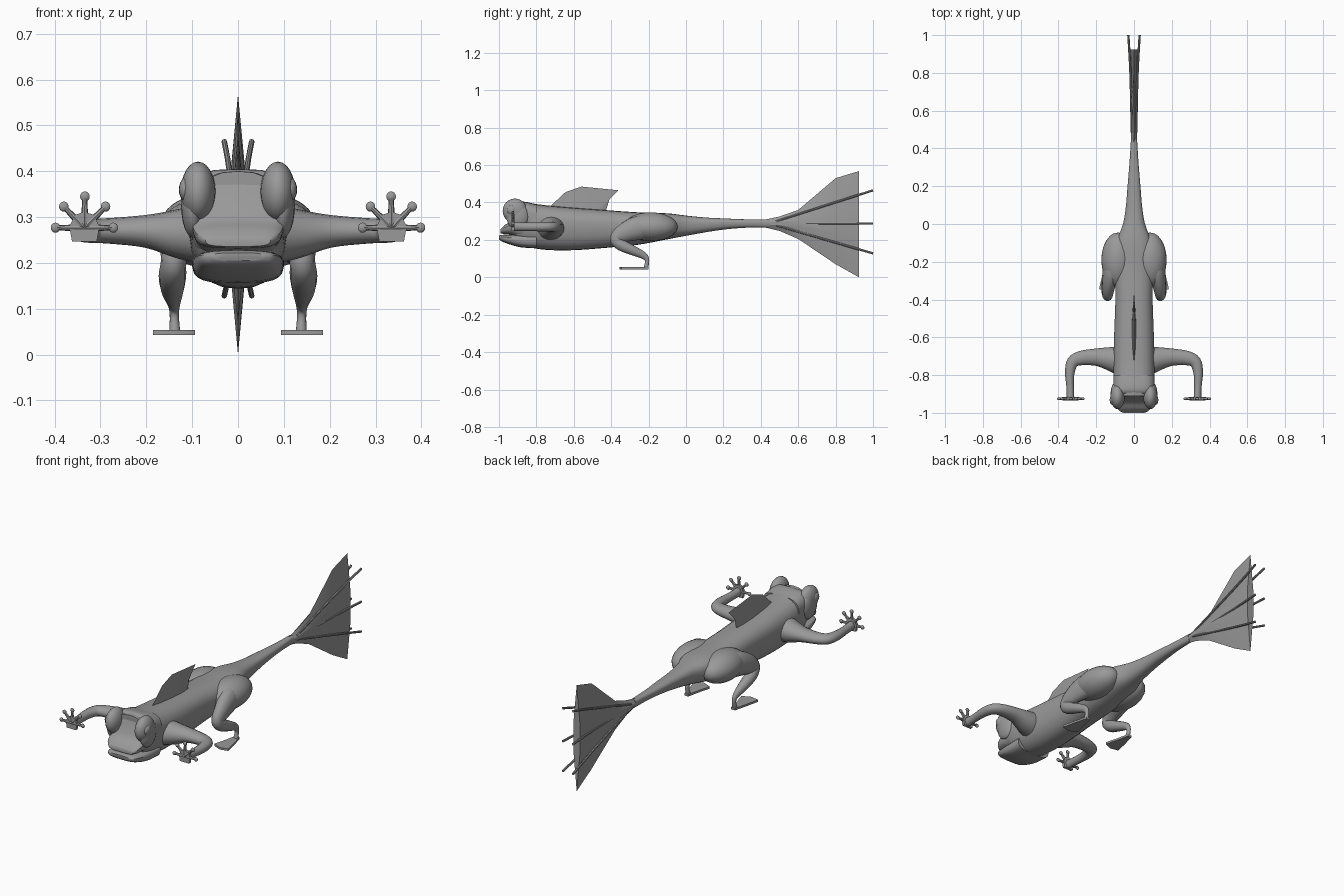
import bpy, bmesh, math
from mathutils import Vector

if "Cube" in bpy.data.objects:
    bpy.data.objects.remove(bpy.data.objects["Cube"])

grey = bpy.data.materials.new("skin grey")
grey.diffuse_color = (0.32, 0.32, 0.32, 1)
grey.use_nodes = True
grey.node_tree.nodes["Principled BSDF"].inputs["Base Color"].default_value = grey.diffuse_color


def make(name, bm, mirror=False, angle=40):
    """Turn a bmesh into a smooth-shaded object, optionally mirrored across x."""
    bmesh.ops.recalc_face_normals(bm, faces=bm.faces)
    me = bpy.data.meshes.new(name)
    bm.to_mesh(me)
    bm.free()
    me.materials.append(grey)
    ob = bpy.data.objects.new(name, me)
    bpy.context.collection.objects.link(ob)
    if mirror:
        ob.modifiers.new("Mirror", 'MIRROR').use_mirror_merge = False
    bpy.ops.object.select_all(action='DESELECT')
    ob.select_set(True)
    bpy.context.view_layer.objects.active = ob
    bpy.ops.object.shade_smooth_by_angle(angle=math.radians(angle))
    return ob


def spline(keys, n=4):
    """Catmull-Rom interpolation through equal-length tuples."""
    out = []
    for i in range(len(keys) - 1):
        p = [keys[max(i - 1, 0)], keys[i], keys[i + 1], keys[min(i + 2, len(keys) - 1)]]
        for k in range(n):
            t = k / n
            out.append([0.5 * (2 * b + (c - a) * t + (2 * a - 5 * b + 4 * c - d) * t * t
                               + (3 * b - a - 3 * c + d) * t ** 3) for a, b, c, d in zip(*p)])
    return out + [list(keys[-1])]


def loft(bm, rings):
    vs = [[bm.verts.new(p) for p in r] for r in rings]
    n = len(vs[0])
    for a, b in zip(vs, vs[1:]):
        for i in range(n):
            bm.faces.new((a[i], a[(i + 1) % n], b[(i + 1) % n], b[i]))
    bm.faces.new(vs[0])
    bm.faces.new(vs[-1])


def body_loft(name, keys, power=0.8, taper=0.1, n=4, sides=24):
    """Rounded-box sections along y; keys are (y, z low, z high, half width)."""
    rings = []
    for y, lo, hi, w in spline(keys, n):
        ring = []
        for i in range(sides):
            a = 2 * math.pi * i / sides
            c, s = math.cos(a), math.sin(a)
            u, v = math.copysign(abs(c) ** power, c), math.copysign(abs(s) ** power, s)
            ring.append((u * w * (1 + taper * v), y, (lo + hi) / 2 + v * (hi - lo) / 2))
        rings.append(ring)
    bm = bmesh.new()
    loft(bm, rings)
    return make(name, bm)


def tube(bm, keys, ref, sides=12, n=4):
    """Limb through (x, y, z, radius along ref, radius across)."""
    pts = spline(keys, n)
    rings = []
    for i, p in enumerate(pts):
        t = Vector(pts[min(i + 1, len(pts) - 1)][:3]) - Vector(pts[max(i - 1, 0)][:3])
        t.normalize()
        side = t.cross(Vector(ref)).normalized()
        up = side.cross(t)
        rings.append([Vector(p[:3]) + up * p[3] * math.cos(2 * math.pi * k / sides)
                      + side * p[4] * math.sin(2 * math.pi * k / sides) for k in range(sides)])
    loft(bm, rings)


def ball(bm, c, r, u=20, v=12):
    new = bmesh.ops.create_uvsphere(bm, u_segments=u, v_segments=v, radius=1)["verts"]
    for q in new:
        q.co = [c[i] + q.co[i] * r[i] for i in range(3)]


def plate(bm, loop_a, loop_b):
    loft(bm, [loop_a, loop_b])


# Trunk tapering into the tail
body_loft("body", [(-0.91, .185, .40, .09), (-0.86, .165, .40, .105), (-0.75, .147, .385, .108),
                   (-0.6, .145, .372, .105), (-0.4, .16, .357, .098), (-0.25, .175, .347, .10),
                   (-0.1, .203, .342, .092), (0, .222, .33, .058), (0.1, .24, .32, .042),
                   (0.2, .255, .315, .034), (0.32, .265, .31, .024), (0.45, .265, .31, .016)])

# Head: sloping snout with upper lip, and the lower jaw below the mouth slit
body_loft("snout", [(-0.993, .236, .255, .07), (-0.975, .232, .275, .088), (-0.945, .23, .298, .097),
                    (-0.92, .22, .345, .10), (-0.90, .21, .392, .102), (-0.87, .20, .405, .107),
                    (-0.80, .20, .39, .107)], power=0.6, taper=0.08, n=3)
body_loft("lower_jaw", [(-1.0, .205, .222, .055), (-0.985, .192, .227, .08), (-0.94, .175, .228, .092),
                        (-0.88, .160, .228, .098), (-0.8, .155, .228, .10)], power=0.65, taper=0.05, n=3)

# Bulging eye sockets with round eyes on the outer sides
bm = bmesh.new()
ball(bm, (.087, -.915, .355), (.038, .065, .066))
ball(bm, (.098, -.90, .325), (.026, .06, .07))
make("eye_socket", bm, True)
bm = bmesh.new()
ball(bm, (.113, -.932, .36), (.016, .026, .026), 16, 10)
make("eye", bm, True)

# Back fin: lens-thick at the base and sharp along the crest
base = [(-.74, .36), (-.66, .36), (-.57, .355), (-.48, .35), (-.43, .35)]
crest = [(-.72, .385), (-.645, .455), (-.56, .485), (-.36, .465), (-.41, .415)]
bm = bmesh.new()
for (a, b), (c, d), wa, wb in zip(zip(base, base[1:]), zip(crest, crest[1:]),
                                  (.002, .009, .012, .009), (.009, .012, .009, .002)):
    for s in (-1, 1):
        bm.faces.new([bm.verts.new(p) for p in ((s * wa, *a), (s * wb, *b), (0, *d), (0, *c))])
for s in (-1, 1):
    bm.faces.new([bm.verts.new(p) for p in ((s * .002, -.43, .35), (0, -.43, .375), (0, -.41, .415))])
bmesh.ops.remove_doubles(bm, verts=bm.verts, dist=1e-5)
make("back_fin", bm, angle=30)

# Tail fin: diamond sections growing to the trailing edge
bm = bmesh.new()
rings = []
for y, lo, hi, w in [(.42, .267, .308, .014), (.5, .248, .325, .018), (.6, .205, .36, .02),
                     (.8, .07, .53, .02), (.925, .0, .568, .02)]:
    rings.append([(0, y, hi), (w, y, .288 + (hi - .288) * .25), (w, y, .288 - (.288 - lo) * .25),
                  (0, y, lo), (-w, y, .288 - (.288 - lo) * .25), (-w, y, .288 + (hi - .288) * .25)])
loft(bm, rings)
make("tail_fin", bm, angle=20)

# Fin rays poking out behind the tail fin
bm = bmesh.new()
for z in (.465, .288, .128):
    tube(bm, [(.012, .48, .288 + (z - .288) * .06, .005, .005),
              (.019, .80, .288 + (z - .288) * .64, .006, .006),
              (.030, 1.0, z, .006, .006)], (1, 0, 0), 8, 3)
make("fin_ray", bm, True)

# Front arms reaching out and bending forward
bm = bmesh.new()
tube(bm, [(.07, -.725, .262, .066, .078), (.13, -.713, .264, .054, .062), (.20, -.705, .269, .036, .046),
          (.28, -.71, .27, .028, .038), (.325, -.732, .27, .026, .032), (.340, -.79, .27, .024, .025),
          (.338, -.86, .27, .022, .02), (.336, -.922, .272, .024, .02)], (0, 0, 1), 16)
make("arm", bm, True)

# Hands: flat upright palm with five ball-tipped fingers
bm = bmesh.new()
palm = [(.308, .247), (.362, .247), (.368, .28), (.355, .305), (.335, .312), (.315, .305), (.302, .28)]
plate(bm, [(x, -.932, z) for x, z in palm], [(x, -.917, z) for x, z in palm])
for x, z in ((.272, .277), (.289, .323), (.334, .345), (.380, .323), (.398, .277)):
    tube(bm, [(.335, -.925, .276, .009, .007), ((x + .335) / 2, -.925, (z + .276) / 2, .009, .007),
              (x, -.925, z, .006, .005)], (0.0, 1, 0), 8, 2)
    ball(bm, (x, -.925, z), (.011, .007, .011), 10, 8)
make("hand", bm, True)

# Haunches and folded hind legs
bm = bmesh.new()
ball(bm, (.085, -.19, .27), (.088, .145, .077), 24, 14)
make("haunch", bm, True)
bm = bmesh.new()
tube(bm, [(.10, -.15, .275, .05, .055), (.118, -.25, .265, .048, .066), (.135, -.33, .238, .036, .052),
          (.14, -.375, .205, .028, .034), (.143, -.345, .172, .030, .032), (.143, -.28, .142, .025, .026),
          (.14, -.225, .115, .015, .019), (.139, -.208, .088, .010, .012), (.138, -.215, .05, .012, .012)],
     (1, 0, 0), 14)
make("hind_leg", bm, True)

# Webbed hind feet
foot = [(.127, -.20), (.150, -.20), (.168, -.27), (.185, -.345), (.14, -.355), (.094, -.335), (.112, -.27)]
bm = bmesh.new()
plate(bm, [(x, y, .043) for x, y in foot], [(x, y, .054) for x, y in foot])
make("hind_foot", bm, True)
